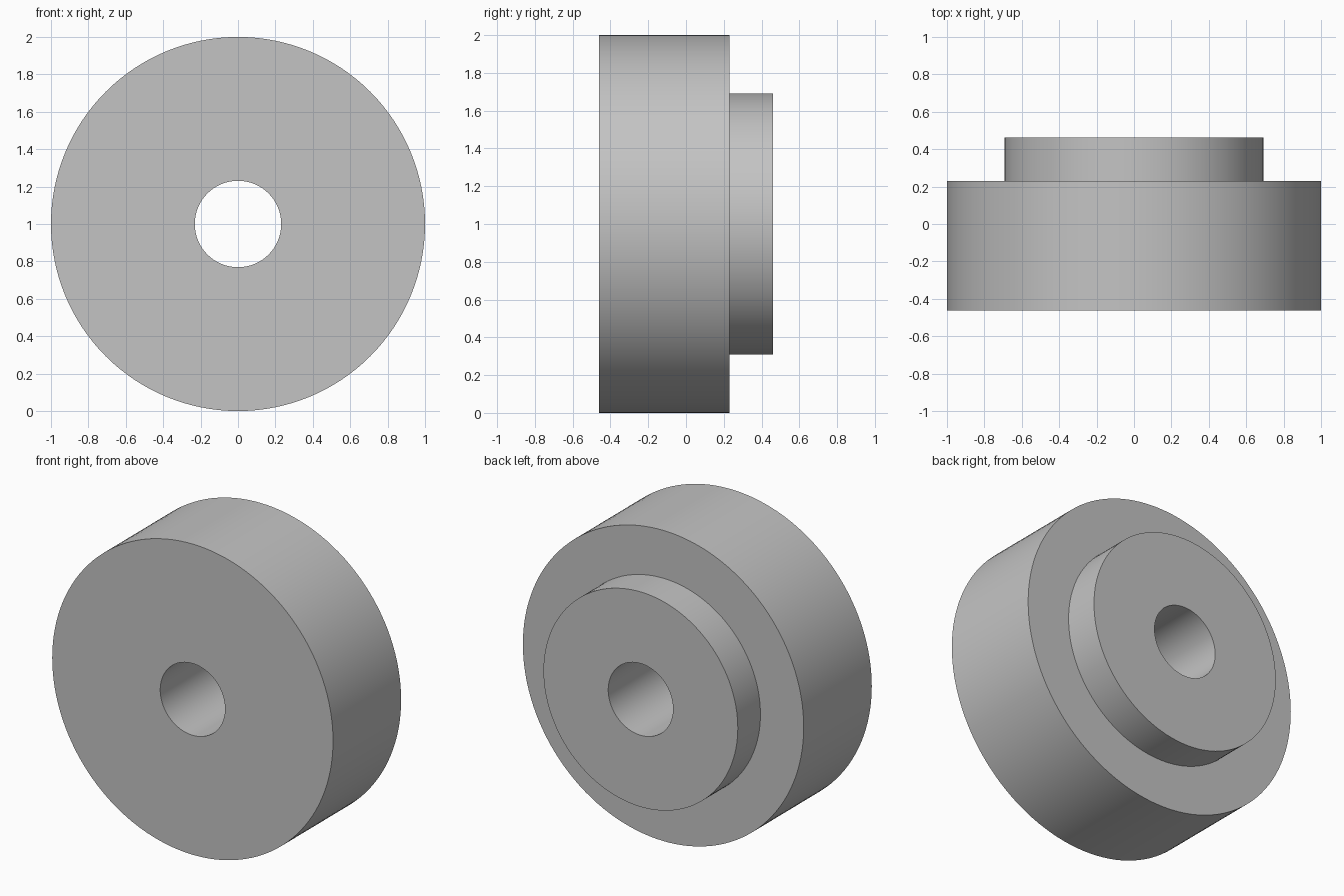
import bpy, bmesh, math
from mathutils import Vector

cube = bpy.data.objects.get("Cube")
if cube:
    bpy.data.objects.remove(cube, do_unlink=True)

# Plain grey finish
grey = bpy.data.materials.new("plain_grey")
grey.use_nodes = True
colour = (0.55, 0.55, 0.55, 1)
grey.diffuse_color = colour
grey.node_tree.nodes["Principled BSDF"].inputs["Base Color"].default_value = colour

# Radii and positions along the axle
SEGMENTS = 128
BORE, HUB, RIM = 0.231, 0.692, 1.0
FRONT, STEP, BACK = -0.4615, 0.231, 0.4615

# Closed half section, lathed around the y axis
section = [(BORE, FRONT), (RIM, FRONT), (RIM, STEP),
           (HUB, STEP), (HUB, BACK), (BORE, BACK)]
bm = bmesh.new()
verts = [bm.verts.new((r, y, 0)) for r, y in section]
edges = [bm.edges.new((v, verts[(i + 1) % len(verts)])) for i, v in enumerate(verts)]
bmesh.ops.spin(bm, geom=verts + edges, cent=Vector(), axis=Vector((0, 1, 0)),
               angle=math.tau, steps=SEGMENTS, use_merge=False)
bmesh.ops.remove_doubles(bm, verts=bm.verts, dist=0.0001)
bmesh.ops.recalc_face_normals(bm, faces=bm.faces)

# Stepped wheel with raised rear hub and through bore
mesh = bpy.data.meshes.new("stepped_wheel")
bm.to_mesh(mesh)
bm.free()
mesh.materials.append(grey)
wheel = bpy.data.objects.new("stepped_wheel", mesh)
wheel.location.z = RIM
bpy.context.collection.objects.link(wheel)

# Smooth round walls, crisp rims
bpy.ops.object.select_all(action="DESELECT")
wheel.select_set(True)
bpy.context.view_layer.objects.active = wheel
bpy.ops.object.shade_smooth_by_angle(angle=math.radians(30))
